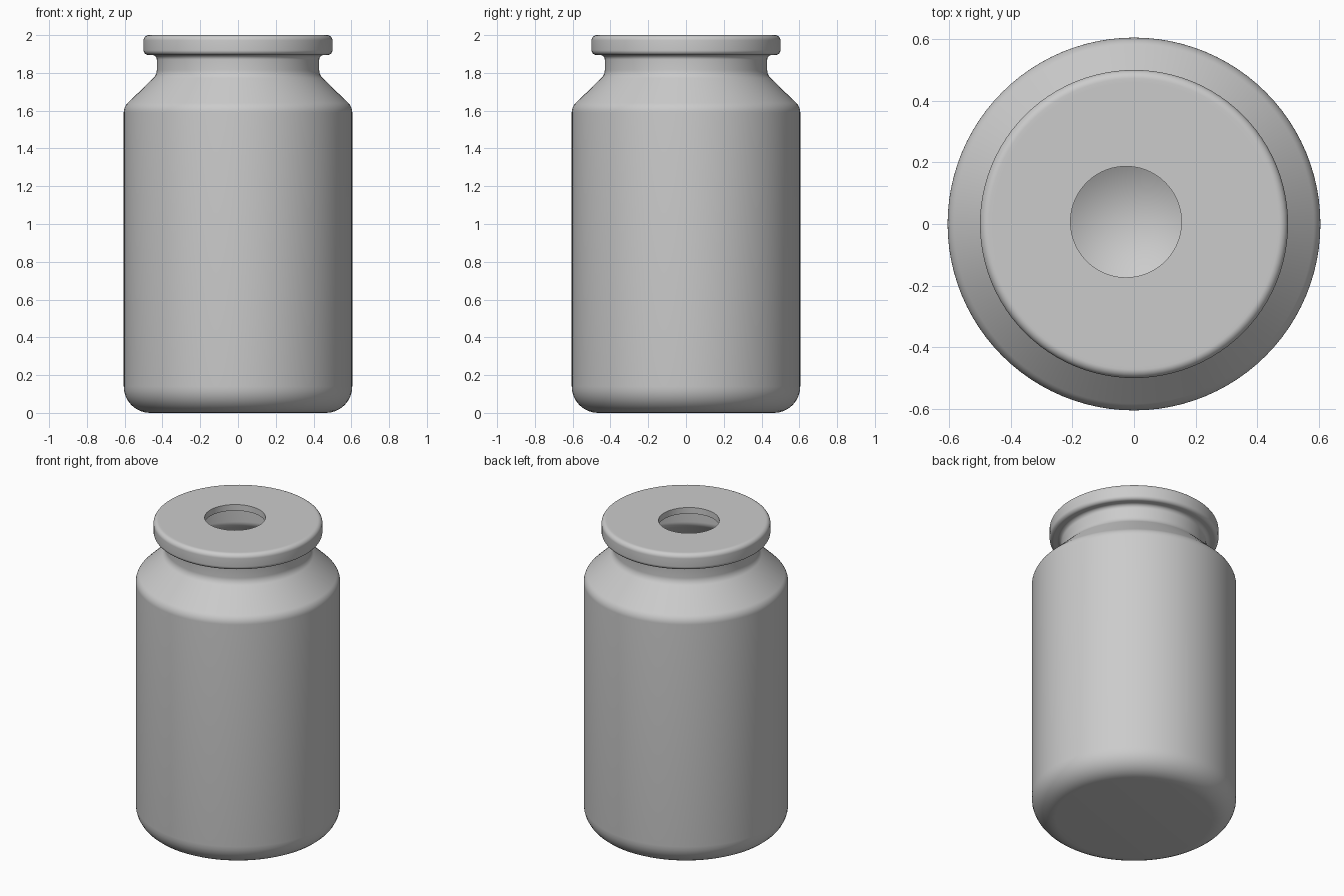
import bpy, bmesh, math
from mathutils import Vector

cube = bpy.data.objects.get("Cube")
if cube:
    bpy.data.objects.remove(cube, do_unlink=True)

SEGMENTS = 96
HOLE_CENTRE = Vector((-0.026, 0.007, 0))
HOLE_R = 0.18


def rounded(corners, steps=8):
    """Profile points (r, z) from corners (r, z, cut), each corner turned into an arc."""
    out = []
    for i, (r, z, cut) in enumerate(corners):
        p = Vector((r, z))
        if cut == 0:
            out.append(p)
            continue
        to_a = (Vector(corners[i - 1][:2]) - p).normalized()
        to_b = (Vector(corners[i + 1][:2]) - p).normalized()
        a, b = p + to_a * cut, p + to_b * cut
        weight = math.sin(to_a.angle(to_b) / 2)
        for k in range(steps + 1):
            t = k / steps
            wa, wp, wb = (1 - t) ** 2, 2 * t * (1 - t) * weight, t * t
            out.append((a * wa + p * wp + b * wb) / (wa + wp + wb))
    return out


# Outer skin, from the base up to the rim of the lid
outer = rounded([
    (0, 0, 0), (0.605, 0, 0.14), (0.605, 1.62, 0.03), (0.43, 1.79, 0.025),
    (0.43, 1.895, 0.025), (0.5, 1.895, 0.025), (0.5, 2.0, 0.028), (0.46, 2.0, 0)])
# Off-centre hole through the thin lid
hole = [Vector((HOLE_R, 2.0)), Vector((HOLE_R, 1.96))]
# Inner skin, from under the lid down to the floor
inner = rounded([
    (0.39, 1.96, 0), (0.39, 1.775, 0.025), (0.565, 1.605, 0.03),
    (0.565, 0.14, 0.1), (0.4, 0.14, 0)])
# Conical dimple in the floor, below the hole
dimple = [Vector((HOLE_R, 0.14)), Vector((0, 0.035))]

rings = [(p, Vector()) for p in outer] + [(p, HOLE_CENTRE) for p in hole]
rings += [(p, Vector()) for p in inner] + [(p, HOLE_CENTRE) for p in dimple]

# Skin the rings into one closed shell
bm = bmesh.new()
previous = None
for p, centre in rings:
    count = SEGMENTS if p.x > 0 else 1
    ring = []
    for k in range(count):
        a = math.tau * k / count
        ring.append(bm.verts.new(centre + Vector((p.x * math.cos(a), p.x * math.sin(a), p.y))))
    if previous:
        for k in range(SEGMENTS):
            n = (k + 1) % SEGMENTS
            low = [previous[k % len(previous)], previous[n % len(previous)]]
            high = [ring[n % count], ring[k % count]]
            bm.faces.new(list(dict.fromkeys(low + high)))
    previous = ring
bmesh.ops.recalc_face_normals(bm, faces=bm.faces)

mesh = bpy.data.meshes.new("jar")
bm.to_mesh(mesh)
bm.free()
jar = bpy.data.objects.new("jar", mesh)
bpy.context.collection.objects.link(jar)

# Plain grey material
grey = bpy.data.materials.new("light grey")
grey.use_nodes = True
colour = (0.6, 0.6, 0.6, 1)
grey.diffuse_color = colour
grey.node_tree.nodes["Principled BSDF"].inputs["Base Color"].default_value = colour
mesh.materials.append(grey)

bpy.ops.object.select_all(action='DESELECT')
jar.select_set(True)
bpy.context.view_layer.objects.active = jar
bpy.ops.object.shade_smooth_by_angle(angle=math.radians(25))
